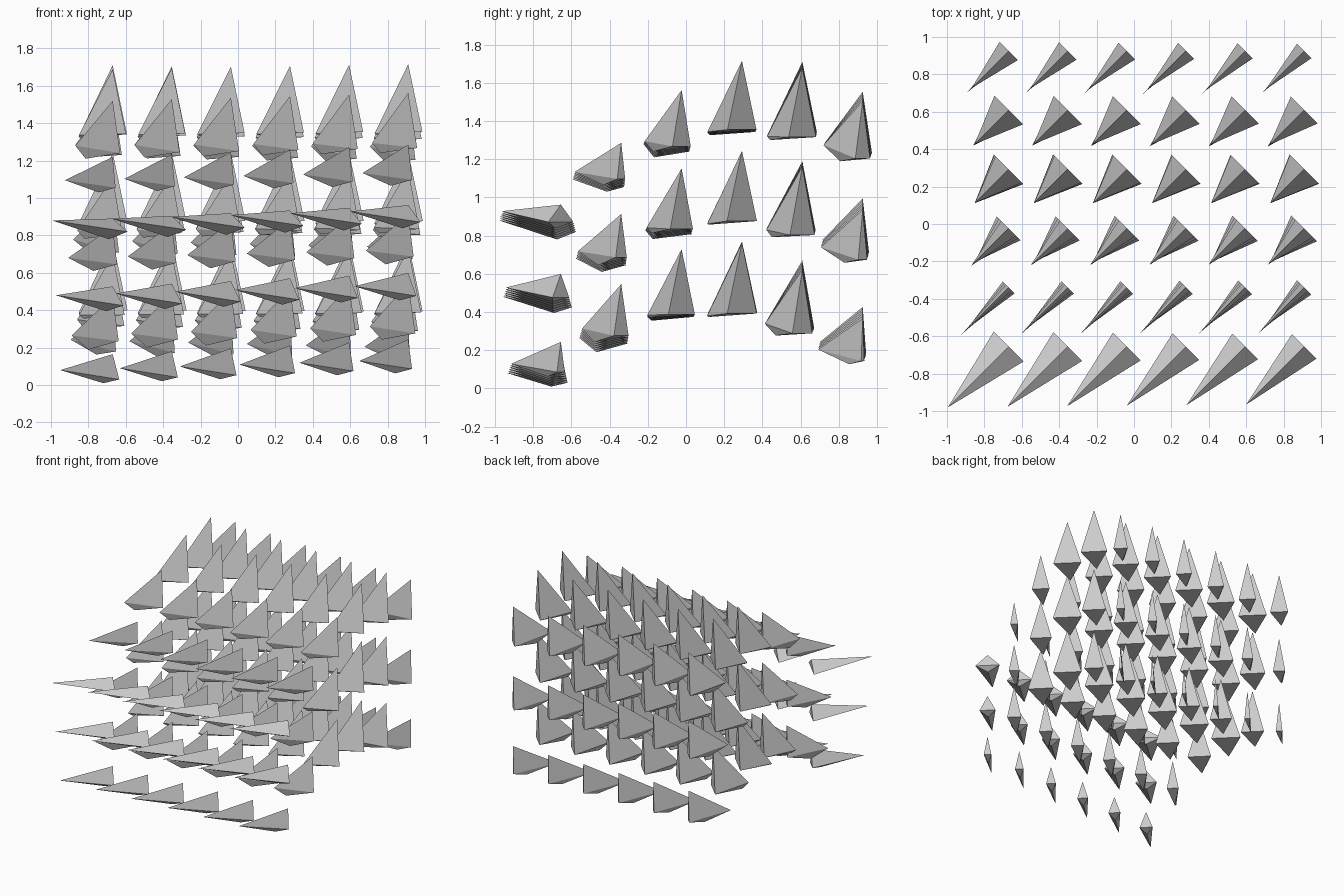
import bpy, bmesh

if "Cube" in bpy.data.objects:
    bpy.data.objects.remove(bpy.data.objects["Cube"])

# Wave profile of one spike along the phase:
# phase, peak height, drop to side corners, half width,
# beak reach, drop to beak, keel reach, drop to keel
WAVE = [
    (-0.7, -0.06, 0.07, 0.113, 0.325, 0.01, 0.02, 0.11),
    (0.0, 0.165, 0.135, 0.050, 0.280, 0.085, 0.05, 0.155),
    (0.3, 0.27, 0.165, 0.022, 0.255, 0.125, 0.075, 0.19),
    (1.0, 0.475, 0.24, 0.045, 0.220, 0.21, 0.13, 0.285),
    (1.3, 0.57, 0.28, 0.057, 0.200, 0.24, 0.145, 0.31),
    (2.0, 0.70, 0.325, 0.090, 0.180, 0.325, 0.157, 0.345),
    (2.5, 0.765, 0.36, 0.107, 0.180, 0.37, 0.172, 0.375),
    (3.0, 0.77, 0.37, 0.112, 0.182, 0.385, 0.178, 0.39),
    (3.3, 0.76, 0.37, 0.108, 0.182, 0.38, 0.176, 0.388),
    (4.0, 0.67, 0.355, 0.088, 0.190, 0.32, 0.155, 0.365),
    (4.52, 0.555, 0.30, 0.055, 0.205, 0.23, 0.12, 0.315),
    (5.25, 0.36, 0.22, 0.010, 0.235, 0.16, 0.07, 0.237),
]
STEP, X0, Y0, LAYER = 0.316, -0.67, -0.655, 0.475


def sample(phase):
    for a, b in zip(WAVE, WAVE[1:]):
        if phase <= b[0]:
            break
    f = (phase - a[0]) / (b[0] - a[0])
    return [p + (q - p) * f for p, q in zip(a[1:], b[1:])]


def add_spike(bm, x, y, z, phase):
    peak, side, half, beak, beak_drop, keel, keel_drop = sample(phase)
    w = half * 0.7071
    top = z + peak
    pts = [(x, y, top),
           (x - w, y + w, top - side),
           (x + w, y - w, top - side),
           (x - beak, y - beak, top - beak_drop),
           (x - keel, y - keel, top - keel_drop)]
    part = bmesh.new()
    verts = [part.verts.new(p) for p in pts]
    bmesh.ops.convex_hull(part, input=verts)
    # keep only the hull corners
    loose = [v for v in part.verts if not v.link_faces]
    bmesh.ops.delete(part, geom=loose, context='VERTS')
    bmesh.ops.recalc_face_normals(part, faces=part.faces[:])
    copy = {v: bm.verts.new(v.co) for v in part.verts}
    for f in part.faces:
        bm.faces.new([copy[v] for v in f.verts])
    part.free()


# Three stacked layers of six by six spikes
for k, name in enumerate(("lower_spikes", "middle_spikes", "upper_spikes")):
    bm = bmesh.new()
    for j in range(6):
        for i in range(6):
            add_spike(bm, X0 + STEP * i, Y0 + STEP * j, LAYER * k,
                      j + 0.045 * i - 0.35 * k)
    mesh = bpy.data.meshes.new(name)
    bm.to_mesh(mesh)
    bm.free()
    bpy.context.collection.objects.link(bpy.data.objects.new(name, mesh))
